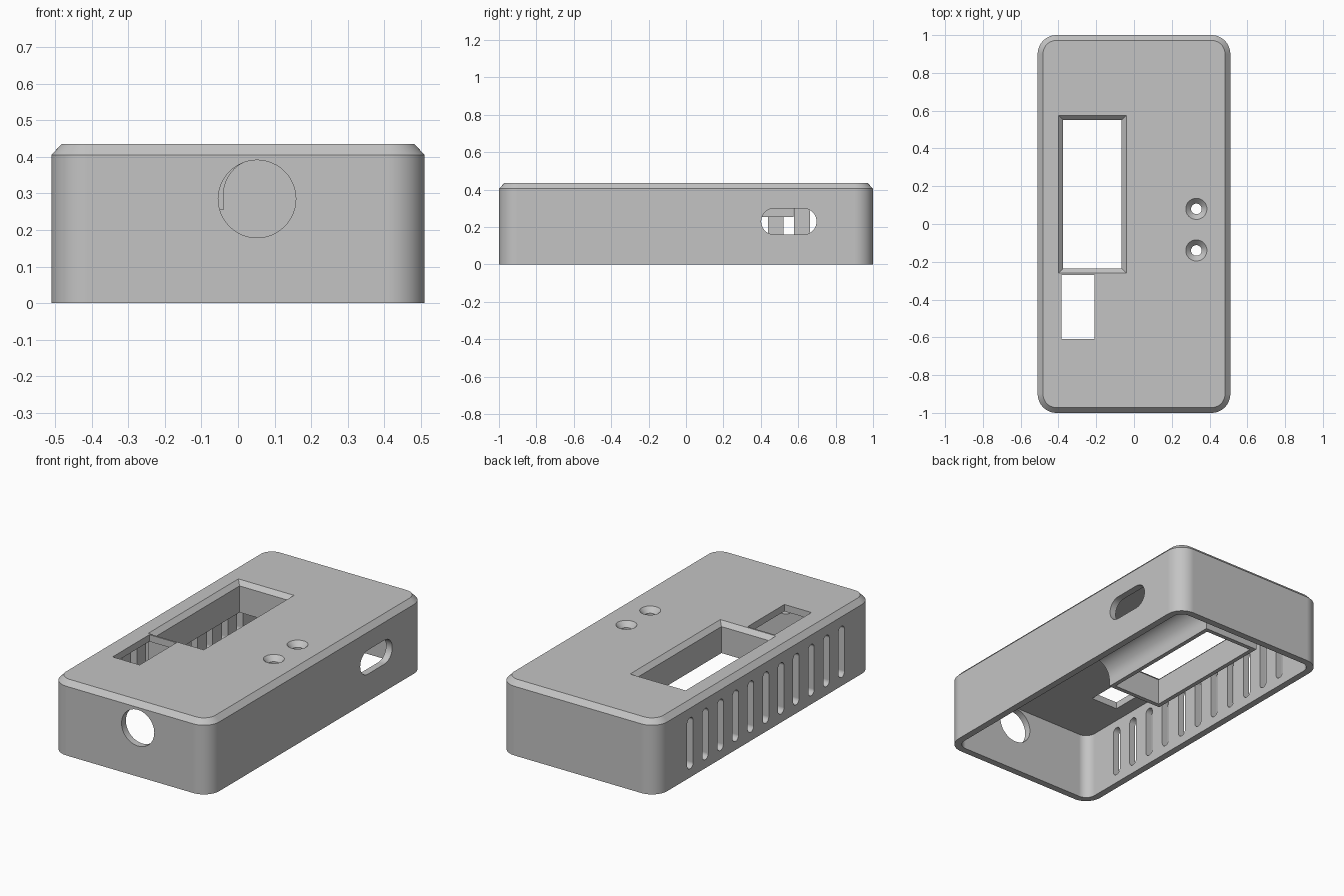
import bpy, bmesh, math
from mathutils import Matrix, Vector

if "Cube" in bpy.data.objects:
    bpy.data.objects.remove(bpy.data.objects["Cube"], do_unlink=True)

grey = bpy.data.materials.new("plain grey")
grey.use_nodes = True
colour = (0.55, 0.55, 0.55, 1)
grey.diffuse_color = colour
grey.node_tree.nodes["Principled BSDF"].inputs["Base Color"].default_value = colour

# Axis orders: local (u, v, w) with w as the direction of extrusion
ALONG_Z = Matrix.Identity(4)
ALONG_X = Matrix(((0, 0, 1, 0), (1, 0, 0, 0), (0, 1, 0, 0), (0, 0, 0, 1)))
ALONG_Y = Matrix(((0, 1, 0, 0), (0, 0, 1, 0), (1, 0, 0, 0), (0, 0, 0, 1)))


def rounded_rect(hu, hv, r, steps=12):
    pts = []
    for k, (su, sv) in enumerate(((1, 1), (-1, 1), (-1, -1), (1, -1))):
        for i in range(steps + 1):
            a = math.pi / 2 * (k + i / steps)
            pts.append((su * (hu - r) + r * math.cos(a), sv * (hv - r) + r * math.sin(a)))
    return pts


def skin(bm, loops, axes=ALONG_Z):
    """Join matching loops of (u, v, w) points into a closed solid."""
    rings = [[bm.verts.new(axes @ Vector(p)) for p in loop] for loop in loops]
    n = len(rings[0])
    for a, b in zip(rings, rings[1:]):
        for i in range(n):
            j = (i + 1) % n
            bm.faces.new((a[i], a[j], b[j], b[i]))
    bm.faces.new(rings[0][::-1])
    bm.faces.new(rings[-1])


def loft(bm, u, v, levels, axes=ALONG_Z):
    """Rounded rectangles (w, half u, half v, radius) stacked around (u, v)."""
    skin(bm, [[(u + p, v + q, w) for p, q in rounded_rect(hu, hv, r)]
              for w, hu, hv, r in levels], axes)


def finish(name, bm):
    bmesh.ops.remove_doubles(bm, verts=bm.verts, dist=1e-5)
    bmesh.ops.recalc_face_normals(bm, faces=bm.faces)
    mesh = bpy.data.meshes.new(name)
    bm.to_mesh(mesh)
    bm.free()
    mesh.materials.append(grey)
    obj = bpy.data.objects.new(name, mesh)
    bpy.context.collection.objects.link(obj)
    return obj


def combine(target, tool, operation):
    mod = target.modifiers.new(operation, 'BOOLEAN')
    mod.operation, mod.object, mod.solver = operation, tool, 'EXACT'
    bpy.context.view_layer.objects.active = target
    bpy.ops.object.modifier_apply(modifier=mod.name)
    bpy.data.objects.remove(tool, do_unlink=True)


TOP, CEILING = 0.435, 0.395

# Outer case with chamfered top edge
bm = bmesh.new()
loft(bm, 0, 0, [(0, 0.51, 1, 0.1), (0.405, 0.51, 1, 0.1), (TOP, 0.482, 0.972, 0.072)])
case = finish("case", bm)

# Hollow, open underneath
bm = bmesh.new()
loft(bm, 0, 0, [(-0.1, 0.47, 0.96, 0.06), (CEILING, 0.47, 0.96, 0.06)])
combine(case, finish("cavity", bm), 'DIFFERENCE')

# Frame hanging round the large window, with a hollow fillet on one side
bm = bmesh.new()
section = [(-0.4, 0.255), (-0.04, 0.255)]
for i in range(17):
    a = math.pi - math.pi / 2 * i / 16
    section.append((0.06 + 0.1 * math.cos(a), 0.295 + 0.1 * math.sin(a)))
section += [(0.06, 0.41), (-0.4, 0.41)]
skin(bm, [[(z, x, y) for x, z in section] for y in (-0.26, 0.575)], ALONG_Y)
combine(case, finish("window_frame", bm), 'UNION')

# All openings
bm = bmesh.new()
# large bevelled window
loft(bm, -0.22, 0.1575, [(0.2, 0.155, 0.3925, 0), (0.41, 0.155, 0.3925, 0),
                         (TOP, 0.18, 0.4175, 0), (0.5, 0.18, 0.4175, 0)])
# small window
loft(bm, -0.2975, -0.44, [(0.3, 0.0875, 0.17, 0), (0.5, 0.0875, 0.17, 0)])
# countersunk holes
for y in (0.08, -0.14):
    loft(bm, 0.33, y, [(z, r, r, r) for z, r in
                       ((0.3, 0.028), (0.406, 0.028), (TOP, 0.056), (0.5, 0.056))])
# port slot in the left side
loft(bm, 0.55, 0.23, [(w, 0.148, 0.07, 0.07) for w in (0.42, 0.6)], ALONG_X)
# vents in the right side
for i in range(11):
    loft(bm, 0.69 - 0.14 * i, 0.2, [(w, 0.0275, 0.15, 0.0275) for w in (-0.6, -0.43)], ALONG_X)
# round hole in the front
loft(bm, 0.285, 0.052, [(w, 0.106, 0.106, 0.106) for w in (-1.1, -0.9)], ALONG_Y)
combine(case, finish("openings", bm), 'DIFFERENCE')

# Smooth the rounded corners, keep flat walls flat
bpy.ops.object.select_all(action='DESELECT')
case.select_set(True)
bpy.context.view_layer.objects.active = case
bpy.ops.object.shade_smooth_by_angle(angle=math.radians(30))
weighted = case.modifiers.new("flat_walls", 'WEIGHTED_NORMAL')
weighted.keep_sharp = True
